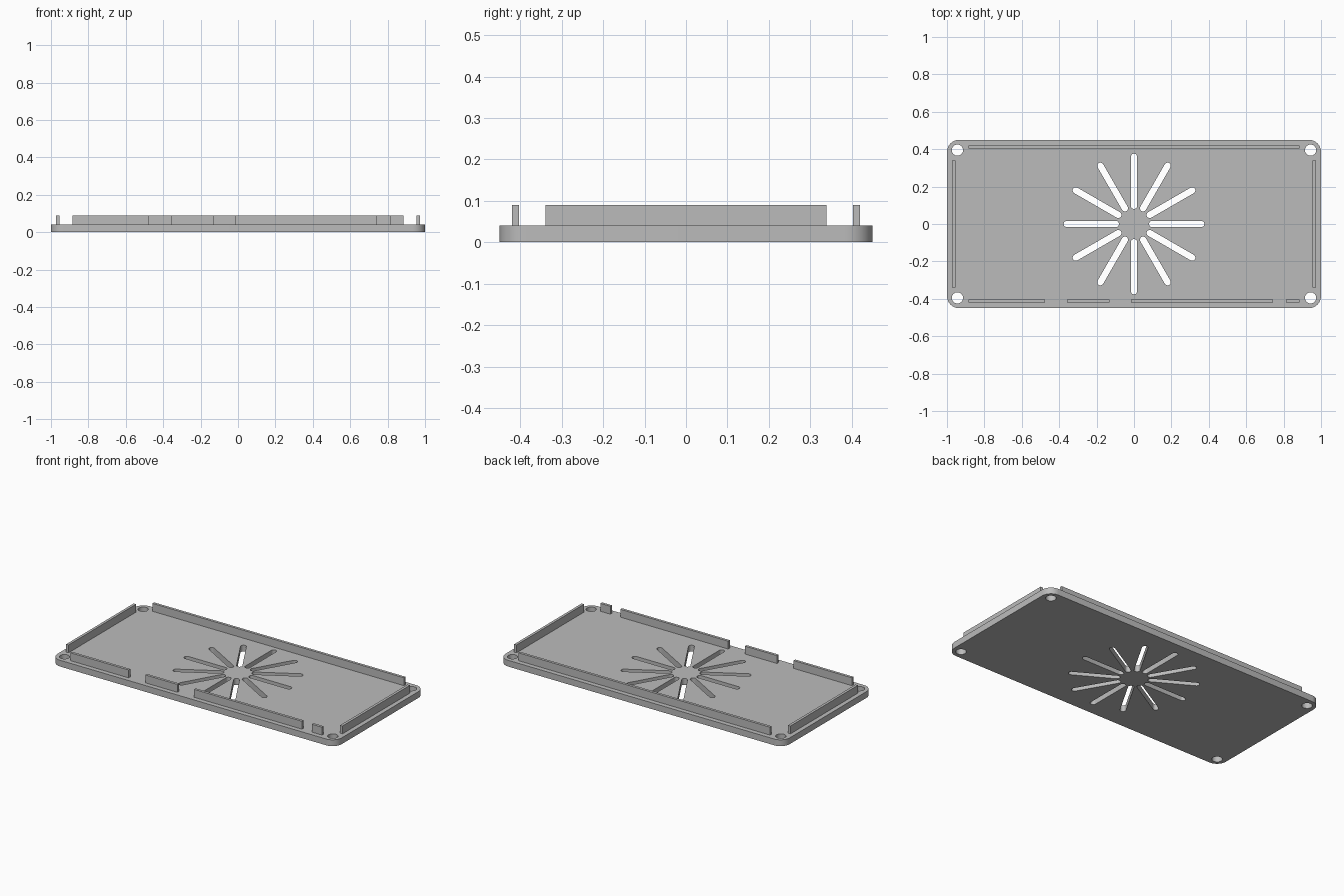
import bpy
import bmesh
from math import cos, sin, pi, radians

cube = bpy.data.objects.get("Cube")
if cube:
    bpy.data.objects.remove(cube, do_unlink=True)

PLATE_H, RIM_TOP = 0.04, 0.09
HALF_X, HALF_Y = 1.0, 0.45

grey = bpy.data.materials.new("light grey")
grey.use_nodes = True
grey.diffuse_color = (0.5, 0.5, 0.5, 1)
grey.node_tree.nodes["Principled BSDF"].inputs["Base Color"].default_value = (0.5, 0.5, 0.5, 1)


def arc(cx, cy, r, start, sweep, steps):
    return [(cx + r * cos(start + sweep * i / steps),
             cy + r * sin(start + sweep * i / steps)) for i in range(steps + 1)]


def rounded_rectangle(hx, hy, r):
    points = []
    for i, (sx, sy) in enumerate([(1, 1), (-1, 1), (-1, -1), (1, -1)]):
        points += arc(sx * (hx - r), sy * (hy - r), r, i * pi / 2, pi / 2, 10)
    return points


def slot(inner, outer, r, angle):
    points = arc(outer - r, 0, r, -pi / 2, pi, 10) + arc(inner + r, 0, r, pi / 2, pi, 10)
    c, s = cos(angle), sin(angle)
    return [(x * c - y * s, x * s + y * c) for x, y in points]


def box(name, x0, x1, y0, y1, z0, z1):
    mesh = bpy.data.meshes.new(name)
    bm = bmesh.new()
    bmesh.ops.create_cube(bm, size=1)
    bmesh.ops.scale(bm, vec=(x1 - x0, y1 - y0, z1 - z0), verts=bm.verts)
    bmesh.ops.translate(bm, vec=((x0 + x1) / 2, (y0 + y1) / 2, (z0 + z1) / 2), verts=bm.verts)
    bm.to_mesh(mesh)
    bm.free()
    mesh.materials.append(grey)
    bpy.context.collection.objects.link(bpy.data.objects.new(name, mesh))


# Base plate outline, with screw holes and a starburst of vent slots
outlines = [rounded_rectangle(HALF_X, HALF_Y, 0.065)]
for sx in (-1, 1):
    for sy in (-1, 1):
        outlines.append(arc(sx * 0.944, sy * 0.395, 0.03, 0, 2 * pi, 32)[:-1])
outlines += [slot(0.08, 0.376, 0.017, radians(30 * i)) for i in range(12)]

curve = bpy.data.curves.new("base_plate", "CURVE")
curve.dimensions = "2D"
curve.fill_mode = "BOTH"
curve.extrude = PLATE_H / 2
for points in outlines:
    spline = curve.splines.new("POLY")
    spline.points.add(len(points) - 1)
    for p, (x, y) in zip(spline.points, points):
        p.co = (x, y, 0, 1)
    spline.use_cyclic_u = True
curve.materials.append(grey)
plate = bpy.data.objects.new("base_plate", curve)
bpy.context.collection.objects.link(plate)
plate.location.z = PLATE_H / 2

# Turn the plate into one welded mesh
bpy.ops.object.select_all(action="DESELECT")
plate.select_set(True)
bpy.context.view_layer.objects.active = plate
bpy.ops.object.convert(target="MESH")
bm = bmesh.new()
bm.from_mesh(plate.data)
bmesh.ops.remove_doubles(bm, verts=bm.verts, dist=0.0001)
bmesh.ops.recalc_face_normals(bm, faces=bm.faces)
bm.to_mesh(plate.data)
bm.free()
bpy.ops.object.shade_smooth_by_angle(angle=radians(30))

# Locating rims: back, both sides, and a front rim broken by cable gaps
box("back_rim", -0.885, 0.885, 0.403, 0.42, PLATE_H, RIM_TOP)
box("left_rim", 0.955, 0.972, -0.339, 0.339, PLATE_H, RIM_TOP)
box("right_rim", -0.972, -0.955, -0.339, 0.339, PLATE_H, RIM_TOP)
front_spans = [(-0.885, -0.475), (-0.358, -0.132), (-0.015, 0.744), (0.814, 0.885)]
for i, (x0, x1) in enumerate(front_spans):
    box(f"front_rim_{i + 1}", x0, x1, -0.42, -0.403, PLATE_H, RIM_TOP)
